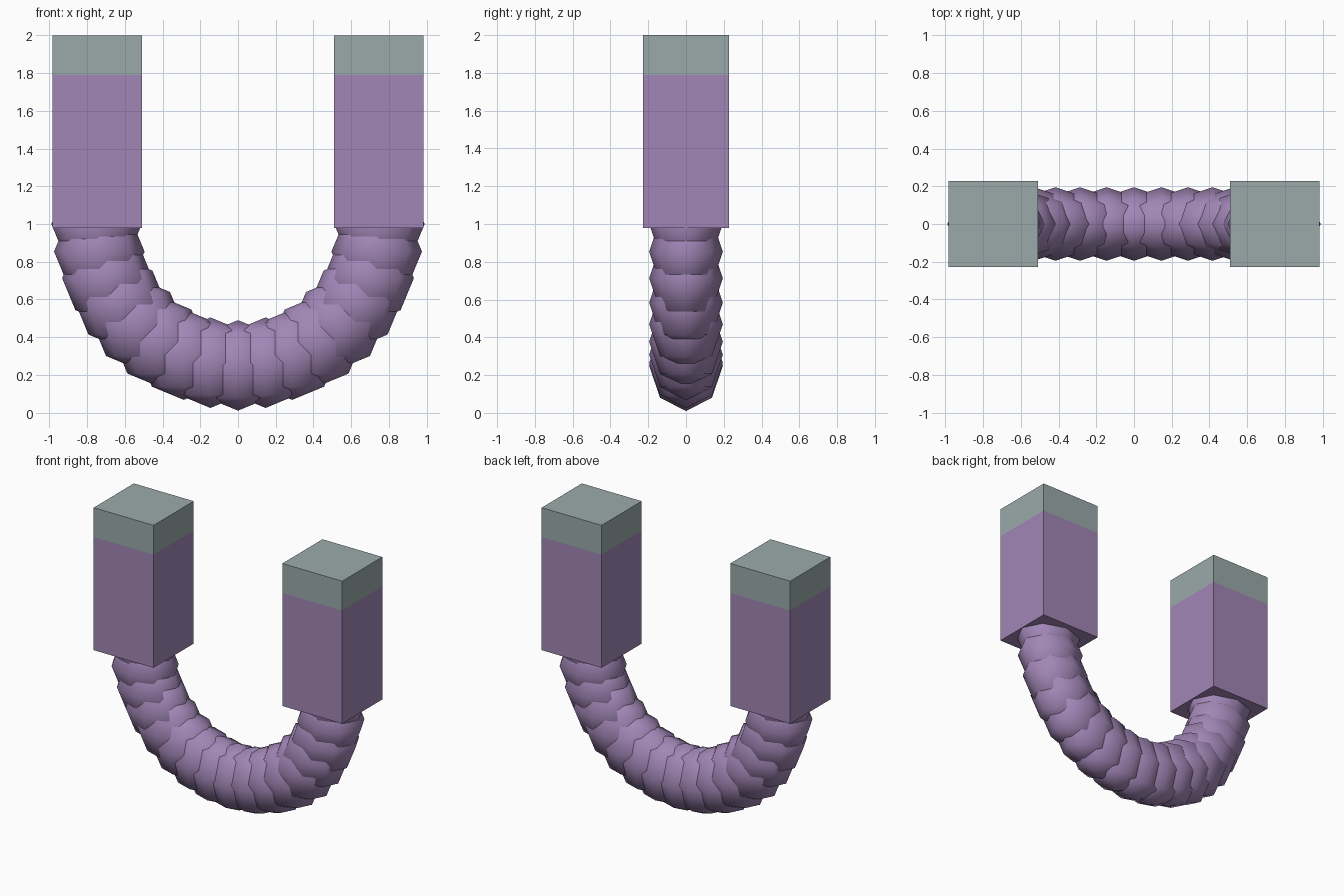
import bpy, bmesh, math
from mathutils import Matrix

if "Cube" in bpy.data.objects:
    bpy.data.objects.remove(bpy.data.objects["Cube"])


def material(name, color):
    m = bpy.data.materials.new(name)
    m.diffuse_color = color
    m.use_nodes = True
    m.node_tree.nodes["Principled BSDF"].inputs["Base Color"].default_value = m.diffuse_color
    return m


PURPLE = material("purple", (0.36, 0.24, 0.47, 1))
GREY = material("pale_grey", (0.33, 0.40, 0.40, 1))

ARC_R, BEAD_N = 0.75, 17


def finish(bm, name, mat):
    mesh = bpy.data.meshes.new(name)
    bm.to_mesh(mesh)
    bm.free()
    mesh.materials.append(mat)
    ob = bpy.data.objects.new(name, mesh)
    bpy.context.collection.objects.link(ob)
    return ob


def box(name, x, z0, z1, mat):
    bm = bmesh.new()
    bmesh.ops.create_cube(bm, size=1, matrix=Matrix.Translation((x, 0, (z0 + z1) / 2))
                          @ Matrix.Diagonal((0.474, 0.454, z1 - z0, 1)))
    return finish(bm, name, mat)


# Curved body: overlapping low-poly beads along a half circle, all upright
bm = bmesh.new()
for i in range(BEAD_N):
    a = math.pi * i / (BEAD_N - 1)
    centre = (-ARC_R * math.cos(a), 0, 1 - ARC_R * math.sin(a))
    bmesh.ops.create_uvsphere(bm, u_segments=8, v_segments=4, radius=1,
                              matrix=Matrix.Translation(centre)
                              @ Matrix.Diagonal((0.24, 0.195, 0.24, 1)))
for f in bm.faces:
    f.smooth = True
finish(bm, "curved_body", PURPLE)

# Straight legs with pale tips
for side, s in (("left", -1), ("right", 1)):
    box(side + "_leg", s * 0.747, 0.98, 1.79, PURPLE)
    box(side + "_tip", s * 0.747, 1.79, 2.0, GREY)
